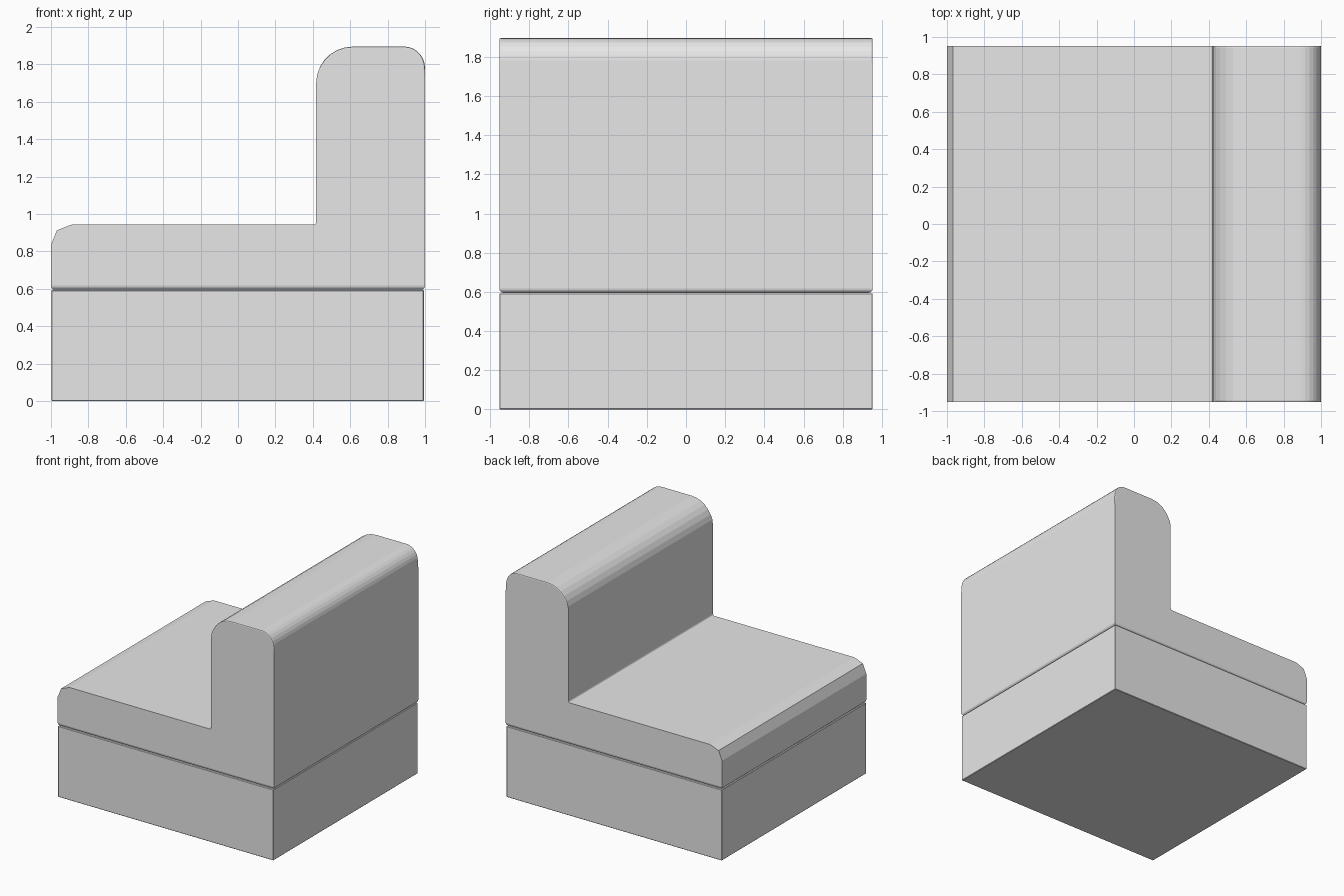
import bpy, bmesh, math

cube = bpy.data.objects.get("Cube")
if cube:
    bpy.data.objects.remove(cube, do_unlink=True)

HALF = 0.953     # half the depth along y
SEAM = 0.595     # height where cushion meets plinth
TOP = 1.895

# One plain grey upholstery colour
grey = bpy.data.materials.new("light grey fabric")
grey.use_nodes = True
colour = (0.8, 0.8, 0.8, 1)
grey.diffuse_color = colour
grey.node_tree.nodes["Principled BSDF"].inputs["Base Color"].default_value = colour


def arc(cx, cz, rx, rz, start, end, steps):
    """Points on an elliptical arc, angles in degrees."""
    angles = [math.radians(start + (end - start) * i / steps) for i in range(steps + 1)]
    return [(cx + rx * math.cos(a), cz + rz * math.sin(a)) for a in angles]


def extrude_profile(name, profile, bevels):
    """Sweep an x-z profile along y, then bevel the edges each rule picks."""
    bm = bmesh.new()
    face = bm.faces.new([bm.verts.new((x, -HALF, z)) for x, z in profile])
    swept = bmesh.ops.extrude_face_region(bm, geom=[face])["geom"]
    for v in swept:
        if isinstance(v, bmesh.types.BMVert):
            v.co.y = HALF
    bmesh.ops.recalc_face_normals(bm, faces=bm.faces)
    for rule, width, segments in bevels:
        edges = [e for e in bm.edges if rule(*[v.co for v in e.verts])]
        bmesh.ops.bevel(bm, geom=edges, offset=width, segments=segments,
                        profile=0.5, affect='EDGES')
    bmesh.ops.recalc_face_normals(bm, faces=bm.faces)
    mesh = bpy.data.meshes.new(name)
    bm.to_mesh(mesh)
    bm.free()
    mesh.materials.append(grey)
    obj = bpy.data.objects.new(name, mesh)
    bpy.context.collection.objects.link(obj)
    return obj


# Edge rules: underside rim, and the end rims of the backrest top
def underside(a, b):
    return max(a.z, b.z) < SEAM + 0.001


def backrest_end(a, b):
    return min(a.z, b.z) > 1.75 and abs(a.y - b.y) < 0.001


# Plinth
extrude_profile("base", [(-0.998, 0), (0.994, 0), (0.994, SEAM - 0.002), (-0.998, SEAM - 0.002)],
                [(lambda a, b: True, 0.004, 1)])

# Seat and backrest in one L-shaped cushion
profile = [(-1, SEAM), (1, SEAM)]
profile += arc(0.89, 1.78, 0.11, TOP - 1.78, 0, 90, 7)          # rear top edge
profile += arc(0.613, 1.70, 0.195, TOP - 1.70, 90, 180, 7)      # front top edge
profile += arc(0.403, 0.958, 0.015, 0.015, 0, -90, 3)           # inner crease
profile += [(-0.89, 0.943), (-0.968, 0.913), (-1, 0.835)]       # seat front edge
extrude_profile("seat_and_backrest", profile,
                [(underside, 0.022, 3), (backrest_end, 0.008, 2)])
